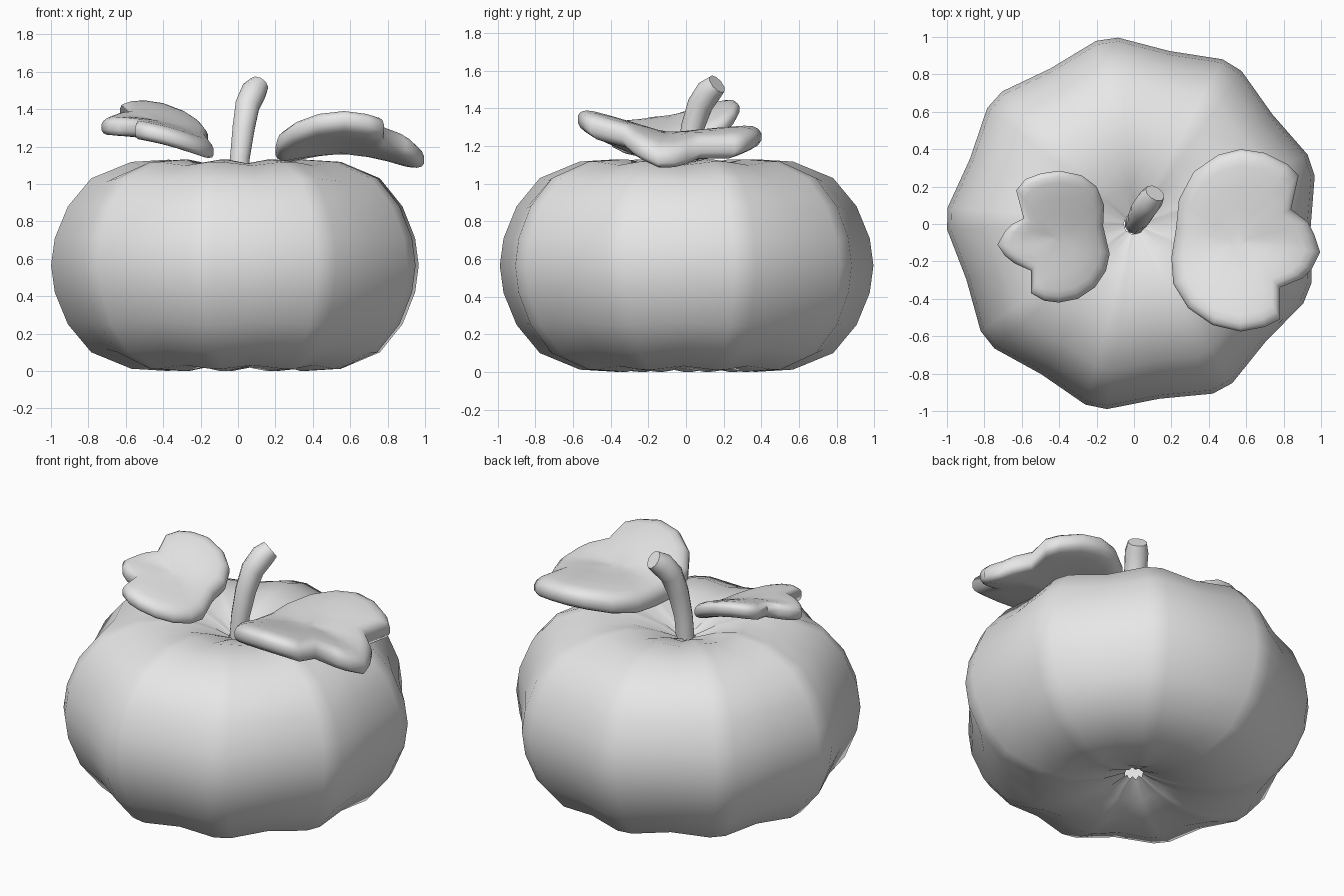
import bpy, math
from mathutils import Vector

if "Cube" in bpy.data.objects:
    bpy.data.objects.remove(bpy.data.objects["Cube"])

grey = bpy.data.materials.new("pale_grey")
grey.diffuse_color = (0.8, 0.8, 0.8, 1)
grey.use_nodes = True
grey.node_tree.nodes["Principled BSDF"].inputs["Base Color"].default_value = grey.diffuse_color


def make(name, verts, faces, angle=60):
    mesh = bpy.data.meshes.new(name)
    mesh.from_pydata(verts, [], faces)
    mesh.materials.append(grey)
    ob = bpy.data.objects.new(name, mesh)
    bpy.context.collection.objects.link(ob)
    bpy.ops.object.select_all(action='DESELECT')
    ob.select_set(True)
    bpy.context.view_layer.objects.active = ob
    bpy.ops.object.shade_smooth_by_angle(angle=math.radians(angle))
    return ob


def bridge(rings, n):
    # quads between consecutive rings of n vertices
    return [(i * n + j, i * n + (j + 1) % n, (i + 1) * n + (j + 1) % n, (i + 1) * n + j)
            for i in range(rings - 1) for j in range(n)]


# Pumpkin body: nine lobes, each with a narrow crest and a shallow valley
half = [(0.055, 0.11), (0.2, 0.045), (0.37, 0.0), (0.57, 0.012), (0.785, 0.1),
        (0.91, 0.25), (0.98, 0.42)]
profile = half + [(1.0, 0.565)] + [(r, 1.13 - z) for r, z in reversed(half)]
verts = []
for r, z in profile:
    for k in range(9):
        for offset, rs, zs in ((-3.4, 1, 1), (3.4, 1, 1), (20, 0.944, 0.965)):
            a = math.radians(18.3 + 40 * k + offset)
            verts.append((r * rs * math.cos(a), r * rs * math.sin(a),
                          0.565 + (z - 0.565) * zs))
make("pumpkin_body", verts, bridge(len(profile), 27))

# Stem: bent tube that widens and ends in a tilted flat cap
path = [((0.005, 0.0, 1.0), 0.055), ((0.01, 0.01, 1.14), 0.055),
        ((0.03, 0.035, 1.3), 0.062), ((0.05, 0.075, 1.42), 0.068),
        ((0.085, 0.125, 1.495), 0.07), ((0.112, 0.165, 1.53), 0.056)]
pts = [Vector(p) for p, r in path]
verts = []
sides = 10
for i, (p, r) in enumerate(path):
    t = (pts[min(i + 1, len(pts) - 1)] - pts[max(i - 1, 0)]).normalized()
    u = t.cross(Vector((-0.8, 0.6, 0))).normalized()
    v = t.cross(u)
    for j in range(sides):
        a = 2 * math.pi * j / sides
        verts.append(pts[i] + r * (u * math.cos(a) + v * math.sin(a)))
last = (len(path) - 1) * sides
faces = bridge(len(path), sides)
faces += [tuple(reversed(range(sides))), tuple(range(last, last + sides))]
make("stem", verts, faces)


# Leaves: puffy three-lobed pads, built as shrinking rings over a curved surface
def leaf(name, outline, centre, height, thick):
    c = Vector(centre)
    n = len(outline)
    top = [(1, 0.3), (0.97, 0.65), (0.91, 0.9), (0.82, 1), (0.6, 1), (0.35, 0.95), (0.12, 0.9)]
    rings = [(s, -h) for s, h in reversed(top)] + top
    verts = []
    for s, h in rings:
        for p in outline:
            q = c + (Vector(p) - c) * s
            verts.append((q.x, q.y, height(q.x, q.y) + h * thick))
    m = (len(rings) - 1) * n
    faces = bridge(len(rings), n)
    faces += [tuple(reversed(range(n))), tuple(range(m, m + n))]
    make(name, verts, faces, 75)


large = [(0.225, -0.02), (0.2, -0.18), (0.21, -0.32), (0.29, -0.45), (0.42, -0.54),
         (0.57, -0.575), (0.7, -0.55), (0.78, -0.51), (0.78, -0.34), (0.9, -0.29),
         (0.95, -0.24), (0.995, -0.15), (0.965, -0.06), (0.93, 0.01), (0.84, 0.08),
         (0.88, 0.26), (0.82, 0.32), (0.7, 0.38), (0.57, 0.4), (0.45, 0.37),
         (0.32, 0.28), (0.24, 0.13)]
leaf("large_leaf", large, (0.55, -0.09),
     lambda x, y: 1.215 - 0.1 * (y + 0.1) + 0.17 * abs(y + 0.1) - 0.5 * (x - 0.55) ** 2, 0.065)

small = [(-0.165, -0.01), (-0.16, 0.1), (-0.2, 0.2), (-0.28, 0.26), (-0.4, 0.285),
         (-0.5, 0.27), (-0.58, 0.24), (-0.63, 0.18), (-0.59, 0.03), (-0.65, 0.0),
         (-0.69, -0.04), (-0.73, -0.11), (-0.69, -0.17), (-0.64, -0.21), (-0.55, -0.25),
         (-0.55, -0.37), (-0.48, -0.41), (-0.4, -0.42), (-0.3, -0.4), (-0.21, -0.34),
         (-0.15, -0.25), (-0.13, -0.16)]
leaf("small_leaf", small, (-0.4, -0.07),
     lambda x, y: 1.29 + 0.2 * (y + 0.07) + 0.1 * abs(y + 0.07)
     - 0.25 * (x + 0.4) - 0.6 * (x + 0.4) ** 2, 0.05)
